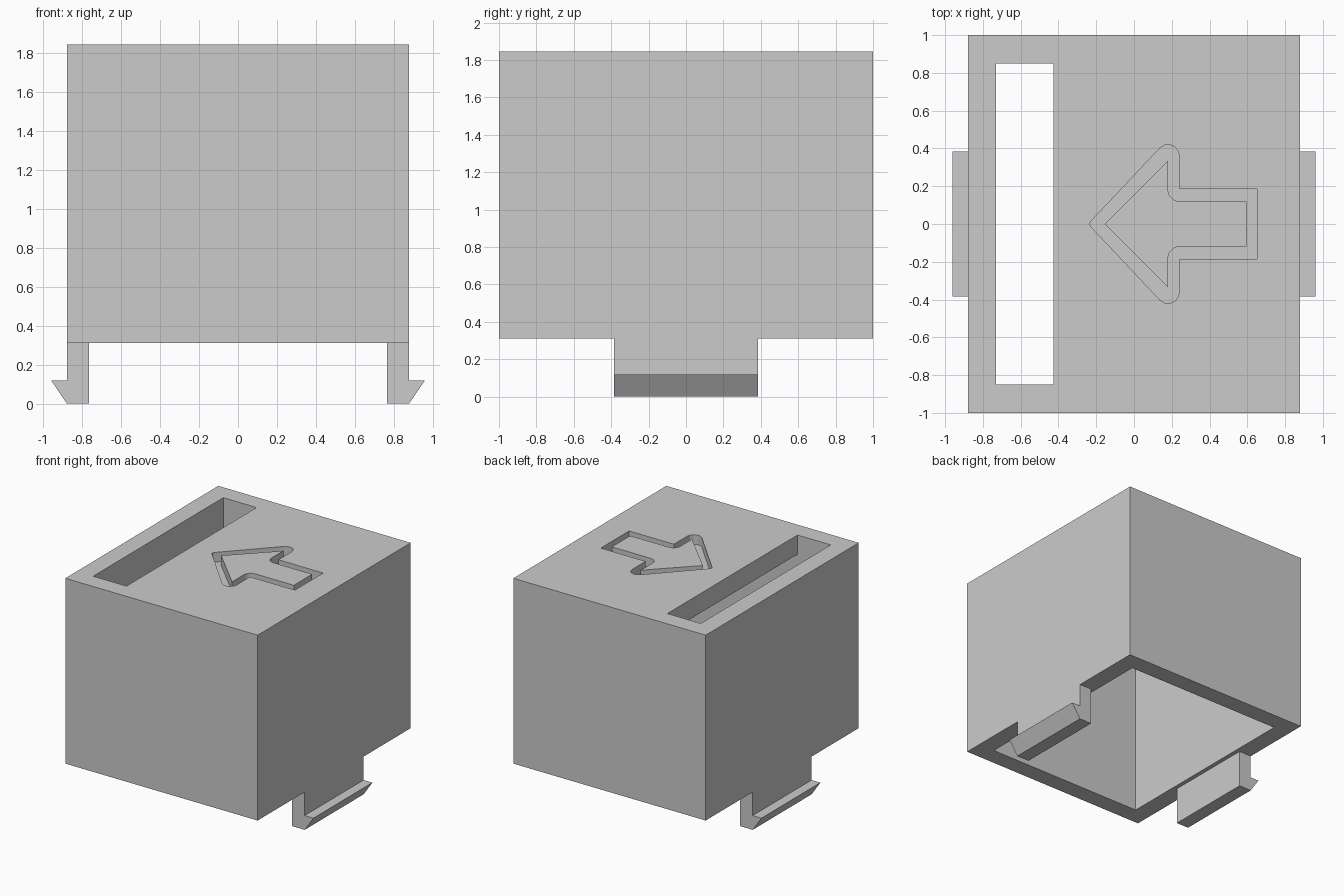
import bpy
import bmesh
from math import sin, cos, radians

cube = bpy.data.objects.get("Cube")
if cube:
    bpy.data.objects.remove(cube, do_unlink=True)

grey = bpy.data.materials.new("plain grey")
grey.use_nodes = True
colour = (0.6, 0.6, 0.6, 1)
grey.diffuse_color = colour
grey.node_tree.nodes["Principled BSDF"].inputs["Base Color"].default_value = colour

HALF_X, HALF_Y, BASE, TOP = 0.88, 1.0, 0.312, 1.845
WALL, ROOF, GROOVE = 0.15, 0.16, 0.08


def prism(name, points, low, high, place=lambda a, b, h: (a, b, h)):
    """Extrude a closed 2D outline from low to high."""
    bm = bmesh.new()
    face = bm.faces.new([bm.verts.new(place(a, b, low)) for a, b in points])
    top = bmesh.ops.extrude_face_region(bm, geom=[face])["geom"]
    shift = [q - p for p, q in zip(place(0, 0, low), place(0, 0, high))]
    bmesh.ops.translate(bm, vec=shift,
                        verts=[v for v in top if isinstance(v, bmesh.types.BMVert)])
    bmesh.ops.recalc_face_normals(bm, faces=bm.faces)
    mesh = bpy.data.meshes.new(name)
    bm.to_mesh(mesh)
    bm.free()
    mesh.materials.append(grey)
    obj = bpy.data.objects.new(name, mesh)
    bpy.context.collection.objects.link(obj)
    return obj


def rect(x0, x1, y):
    return [(x0, -y), (x1, -y), (x1, y), (x0, y)]


def cut(obj, cutter):
    mod = obj.modifiers.new("cut", "BOOLEAN")
    mod.operation, mod.solver, mod.object = "DIFFERENCE", "EXACT", cutter
    bpy.context.view_layer.objects.active = obj
    bpy.ops.object.modifier_apply(modifier=mod.name)
    bpy.data.objects.remove(cutter, do_unlink=True)


def arc(cx, cy, r, start, end, steps=5):
    angles = [radians(start + (end - start) * i / steps) for i in range(steps + 1)]
    return [(cx + r * cos(a), cy + r * sin(a)) for a in angles]


def mirrored(half):
    """Complete an outline that is symmetric about y = 0."""
    return half + [(x, -y) for x, y in reversed(half) if y > 0]


# Hollow housing, open underneath
housing = prism("housing", rect(-HALF_X, HALF_X, HALF_Y), BASE, TOP)
inner_x, inner_y = HALF_X - WALL, HALF_Y - WALL
cut(housing, prism("cavity_cutter", rect(-inner_x, inner_x, inner_y), -0.1, TOP - ROOF))

# Long slot through the roof
cut(housing, prism("slot_cutter", rect(-inner_x, -0.425, inner_y), TOP - ROOF - 0.1, TOP + 0.1))

# Arrow recess with a raised centre, leaving an engraved outline
outer = [(-0.235, 0.0), (-0.23, 0.012)] + arc(0.18, 0.36, 0.06, 135, 0)
outer += [(0.24, 0.185), (0.65, 0.185)]
cut(housing, prism("arrow_cutter", mirrored(outer), TOP - GROOVE, TOP + 0.1))
inner = [(-0.155, 0.0), (0.18, 0.335)] + arc(0.24, 0.18, 0.06, 180, 270)
inner += [(0.595, 0.12)]
prism("arrow_centre", mirrored(inner), TOP - GROOVE - 0.02, TOP)

# Hooked snap clips on both sides
hook = [(0.765, 0), (0.88, 0), (0.96, 0.118), (0.88, 0.118), (0.88, BASE), (0.765, BASE)]
for side, sign in (("left", 1), ("right", -1)):
    prism(side + "_clip", hook, -0.385, 0.385, lambda a, b, h: (sign * a, h, b))
